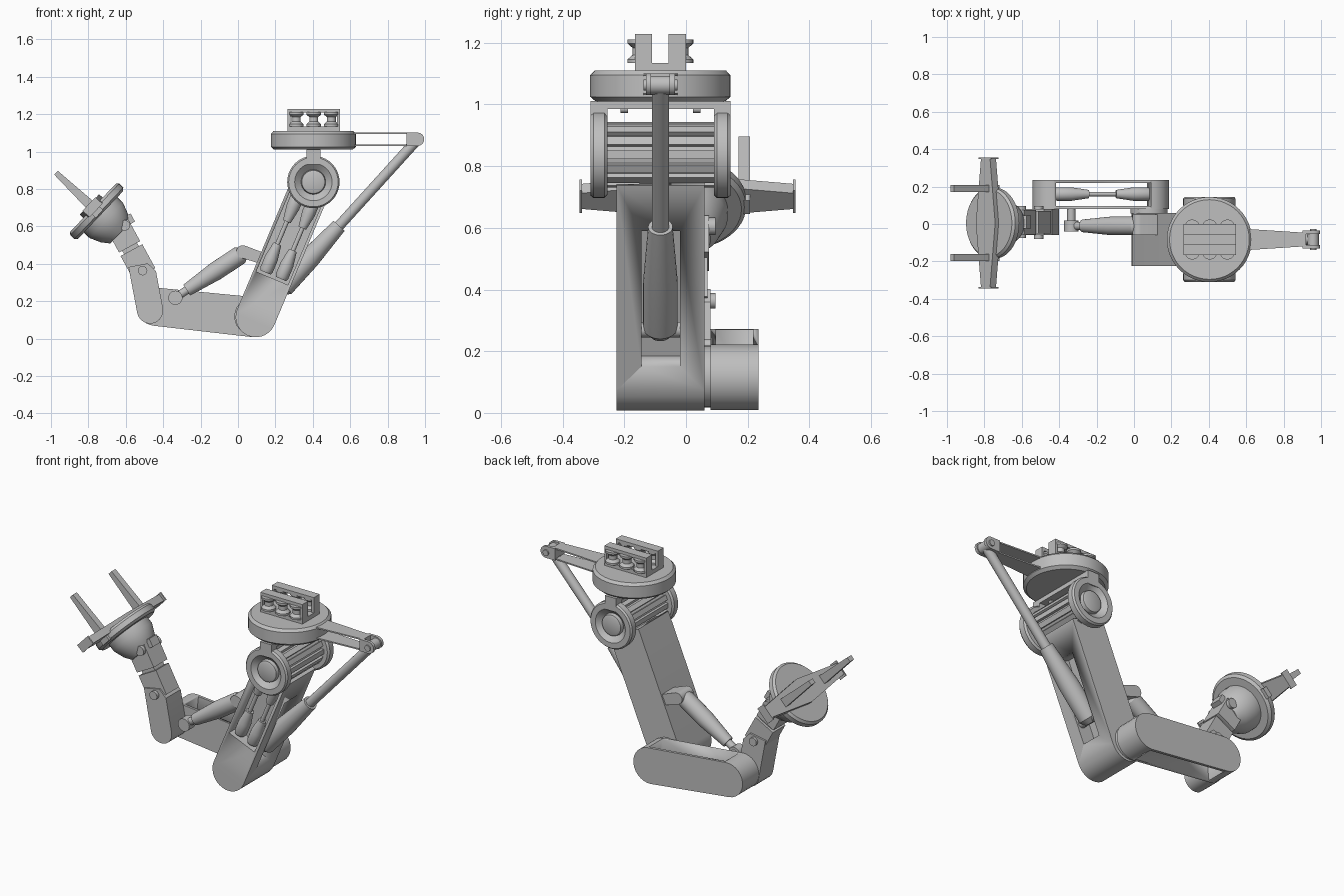
import bpy, bmesh
from math import sin, cos, pi, radians
from mathutils import Matrix, Vector

cube = bpy.data.objects.get("Cube")
if cube:
    bpy.data.objects.remove(cube)

metal = bpy.data.materials.new("light grey metal")
metal.use_nodes = True
grey = (0.52, 0.52, 0.52, 1)
metal.diffuse_color = grey
metal.node_tree.nodes["Principled BSDF"].inputs["Base Color"].default_value = grey


def frame(origin, x=(1, 0, 0), z=None):
    """Local axes: x along a part, z across it, y completing the set."""
    x = Vector(x).normalized()
    z = Vector(z).normalized() if z else Vector((-x.z, 0, x.x))
    m = Matrix((x, z.cross(x), z)).transposed().to_4x4()
    m.translation = origin
    return m


WORLD = frame((0, 0, 0))
PLAN = frame((0, 0, 0), (1, 0, 0), (0, 1, 0))   # profile in x, y; extrudes down


def finish(name, bm, m):
    bmesh.ops.recalc_face_normals(bm, faces=bm.faces)
    bm.transform(m)
    mesh = bpy.data.meshes.new(name)
    bm.to_mesh(mesh)
    bm.free()
    mesh.materials.append(metal)
    ob = bpy.data.objects.new(name, mesh)
    bpy.context.collection.objects.link(ob)
    bpy.ops.object.select_all(action='DESELECT')
    ob.select_set(True)
    bpy.context.view_layer.objects.active = ob
    bpy.ops.object.shade_smooth_by_angle(angle=radians(30))
    return ob


def prism(name, pts, y0, y1, m=WORLD):
    bm = bmesh.new()
    face = bm.faces.new([bm.verts.new((x, y0, z)) for x, z in pts])
    side = bmesh.ops.extrude_face_region(bm, geom=[face])["geom"]
    bmesh.ops.translate(bm, vec=(0, y1 - y0, 0),
                        verts=[v for v in side if isinstance(v, bmesh.types.BMVert)])
    return finish(name, bm, m)


def box(name, x, y, z, m=WORLD):
    return prism(name, [(x[0], z[0]), (x[1], z[0]), (x[1], z[1]), (x[0], z[1])], *y, m)


def lathe(name, profile, m, seg=40):
    """Revolve (distance, radius) pairs about local x."""
    bm = bmesh.new()
    verts = [bm.verts.new((a, 0, r)) for a, r in profile]
    edges = [bm.edges.new(p) for p in zip(verts, verts[1:])]
    bmesh.ops.spin(bm, geom=verts + edges, axis=(1, 0, 0), cent=(0, 0, 0),
                   angle=2 * pi, steps=seg)
    bmesh.ops.remove_doubles(bm, verts=bm.verts, dist=0.0002)
    return finish(name, bm, m)


def pin(name, x, z, y0, y1, r):
    return lathe(name, [(y0, 0), (y0, r), (y1, r), (y1, 0)],
                 frame((x, 0, z), (0, 1, 0), (0, 0, 1)), 24)


def arc(cx, cz, r, a0, a1, n=14):
    angles = [radians(a0 + (a1 - a0) * i / n) for i in range(n + 1)]
    return [(cx + r * cos(a), cz + r * sin(a)) for a in angles]


def cut(ob, *cutters):
    for c in cutters:
        bpy.context.view_layer.objects.active = ob
        mod = ob.modifiers.new("cut", 'BOOLEAN')
        mod.operation, mod.solver, mod.object = 'DIFFERENCE', 'EXACT', c
        bpy.ops.object.modifier_apply(modifier=mod.name)
        bpy.data.objects.remove(c)


def piston(name, a, b, body, r0, r1, rod):
    """Tapered body from a, then a thin rod as far as b."""
    a, b = Vector(a), Vector(b)
    d, n = b - a, (b - a).length
    m = frame(a, d)
    lathe(name + "_body", [(0, 0), (0, r0 * .6), (.03, r0), (body * .5, r0),
                           (body, r1), (body, 0)], m, 24)
    lathe(name + "_rod", [(body - .01, 0), (body - .01, rod), (n, rod), (n, 0)], m, 20)


def twin_piston(name, m, length):
    """Two tapered bodies joined by one rod."""
    half = length * .36
    lathe(name, [(0, 0), (0, .03), (.015, .036), (half * .5, .036), (half, .022),
                 (half, .012), (length - half, .012), (length - half, .022),
                 (length - half * .5, .036), (length - .015, .036), (length, .03),
                 (length, 0)], m, 20)


# Upper arm with a front channel and an underside slot
arm = frame((0.095, 0, 0.115), (0.388, 0, 0.922))
upper = prism("upper_arm", arc(0, 0, .108, 90, 270) + [(.72, -.108), (.72, .108)],
              -.225, .06, arm)
cut(upper, box("channel_cutter", (.225, .9), (-.3, -.15), (-.092, .092), arm),
    box("slot_cutter", (.083, .56), (-.145, -.02), (-.2, -.02), arm))
for side, z in (("left", .045), ("right", -.045)):
    twin_piston("arm_piston_" + side, arm @ Matrix.Translation((.24, -.188, z)), .46)

# Ribbed drum at the top pivot
PX, PZ, MID = .403, .837, -.083
ribs = []
for i in range(14):
    for off, r in ((-.3, .107), (.3, .107), (.34, .09), (.66, .09)):
        a = 2 * pi * (i + off) / 14
        ribs.append((PX + r * cos(a), PZ + r * sin(a)))
prism("ribbed_drum", ribs, -.258, .092)
dish = [(0, 0), (0, .13), (.01, .14), (.045, .14), (.055, .132), (.055, .1),
        (.025, .066), (.045, .062), (.05, .05), (.05, 0)]
for side, y, s in (("front", -.255, -1), ("back", .09, 1)):
    lathe("drum_end_" + side, dish, frame((PX, y, PZ), (0, s, 0), (0, 0, 1)))
    box("bracket_cheek_" + side, (.365, .44), sorted((y, y + s * .055)), (.93, 1.005))
    pin("bracket_bolt_" + side, PX, .985, MID + s * .105, MID + s * .13, .012)
box("bracket_bridge", (.365, .44), (-.31, .145), (.985, 1.012))

# Turntable and its roller rails
lathe("turntable", [(0, 0), (0, .21), (.015, .2275), (.085, .2275), (.1, .213), (.1, 0)],
      frame((PX, MID, 1.01), (0, 0, 1), (1, 0, 0)), 48)
box("rail_base", (.265, .545), (-.165, 0), (1.105, 1.135))
for side, s in (("front", -1), ("back", 1)):
    y = sorted((MID + s * .027, MID + s * .083))
    box("rail_top_" + side, (.265, .545), y, (1.208, 1.228))
    for x in (.265, .53):
        box("rail_post_" + side, (x, x + .015), y, (1.13, 1.21))
    for x in (.311, .405, .499):
        lathe("roller_" + side, [(0, 0), (0, .04), (.012, .04), (.026, .024), (.05, .024),
                                 (.064, .04), (.076, .04), (.076, 0)],
              frame((x, MID + s * .067, 1.134), (0, 0, 1), (1, 0, 0)), 20)

# Outrigger: two tapered plates and a fork
taper = [(.58, MID - .058), (.92, MID - .036), (.92, MID + .036), (.58, MID + .058)]
for z in (1.093, 1.03):
    prism("outrigger_plate", taper, -z - .008, -z, PLAN)
box("fork_web", (.9, .92), (MID - .045, MID + .045), (1.03, 1.101))
for s in (-1, 1):
    prism("fork_cheek", [(.9, 1.101), (.9, 1.03)] + arc(.96, 1.0655, .0355, -90, 90),
          *sorted((MID + s * .03, MID + s * .047)))
pin("fork_pin", .958, 1.063, MID - .055, MID + .055, .018)
pin("rod_eye", .958, 1.063, MID - .03, MID + .03, .03)

# Long piston from the arm slot to the fork
piston("long_piston", (.225, MID, .255), (.955, MID, 1.06), .47, .056, .04, .028)
pin("long_piston_pivot", .24, .27, -.146, -.019, .025)

# Lower link: capsule hollowed from top to bottom
link = frame((.08, 0, .115), (-.52, 0, .055))
lower = prism("lower_link", arc(0, 0, .107, 90, 270) + arc(.523, 0, .102, -90, 90),
              .08, .235, link)
cut(lower, box("link_cutter", (0, .51), (.097, .218), (-.3, .3), link))
twin_piston("link_piston", link @ Matrix.Translation((-.01, .16, 0)), .52)
pin("link_hinge", .08, .118, .055, .085, .1)

# Short piston between arm and link, with its brackets
prism("arm_bracket", [(.12, .40), (.16, .45)] + arc(.025, .465, .034, 70, 250, 8), -.06, .05)
piston("short_piston", (.035, -.01, .462), (-.33, -.01, .222), .37, .05, .034, .022)
pin("short_piston_eye", -.335, .218, -.04, .02, .038)
pin("link_bracket_pin", -.335, .218, -.03, .09, .022)

# Forearm: rounded segment and two blocks
fore = frame((-.47, 0, .15), (-.186, 0, .98))
prism("forearm", arc(0, 0, .07, 90, 270) + [(.2, -.07), (.25, -.035), (.25, .07)],
      -.06, .08, fore)
pin("forearm_pin", -.51, .363, -.08, .095, .025)
wrist = frame((-.51, 0, .363), (-.48, 0, .88))
box("wrist_block_lower", (-.02, .125), (-.05, .07), (-.066, .066), wrist)
box("wrist_neck", (.1, .18), (-.035, .055), (-.045, .045), wrist)
box("wrist_block_upper", (.145, .28), (-.055, .075), (-.064, .064), wrist)
pin("wrist_pin", -.605, .605, -.075, .095, .028)
box("wrist_lug", (.25, .3), (-.025, .045), (-.09, -.05), wrist)

# Gripper: hub, disc, cross bar and fingers
N, T = (-.726, 0, .688), (.688, 0, .726)
hand = frame((-.755, .005, .68), N)
lathe("gripper_hub", [(-.17, 0), (-.17, .075), (-.13, .105), (-.07, .13), (-.02, .13)], hand)
lathe("gripper_disc", [(-.028, 0), (-.028, .175), (-.015, .19), (.015, .19), (.028, .178),
                       (.028, 0)], hand, 48)
bar = frame((-.778, .005, .702), (0, 1, 0), T)
prism("cross_bar", [(-.345, -.035), (0, -.075), (.345, -.035),
                    (.345, .035), (0, .075), (-.345, .035)], -.022, .022, bar)
for s in (-1, 1):
    box("bar_end_plate", sorted((s * .342, s * .35)), (-.026, .026), (-.05, .05), bar)
    prism("finger", [(-.02, -.03), (.30, -.014), (.30, .014), (-.02, .03)],
          *sorted((s * .165, s * .203)), hand)
